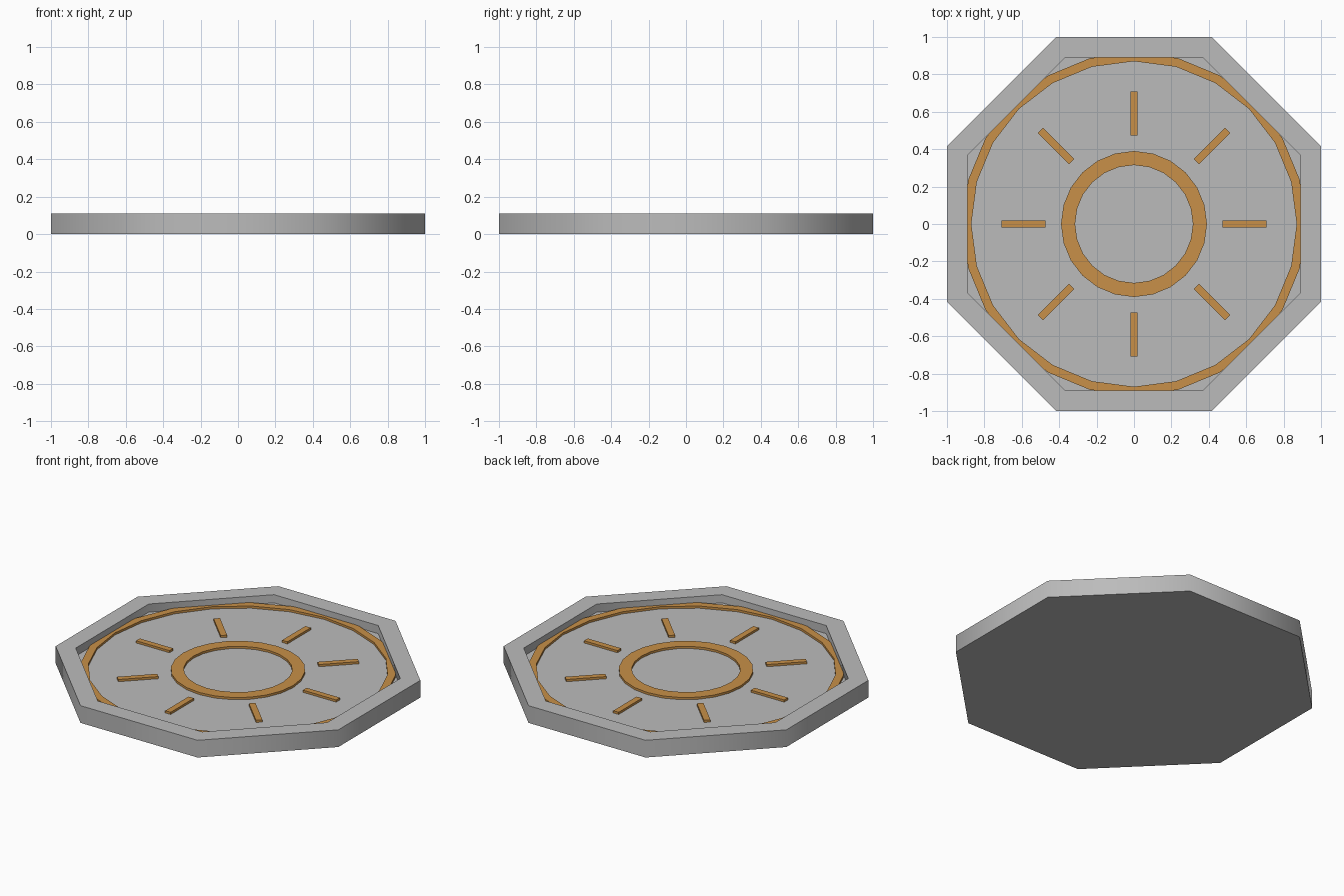
import bpy, bmesh, math

if "Cube" in bpy.data.objects:
    bpy.data.objects.remove(bpy.data.objects["Cube"])


def material(name, rgb):
    m = bpy.data.materials.new(name)
    m.diffuse_color = (*rgb, 1)
    m.use_nodes = True
    m.node_tree.nodes["Principled BSDF"].inputs["Base Color"].default_value = m.diffuse_color
    return m


grey = material("stone grey", (0.5, 0.5, 0.5))
gold = material("ochre gold", (0.58, 0.28, 0.065))

FLOOR = 0.058    # height of the sunken floor
INLAY = 0.072    # top of the raised ornaments
COS8 = math.cos(math.pi / 8)


def finish(name, bm, mat):
    bmesh.ops.recalc_face_normals(bm, faces=bm.faces)
    me = bpy.data.meshes.new(name)
    bm.to_mesh(me)
    bm.free()
    ob = bpy.data.objects.new(name, me)
    bpy.context.collection.objects.link(ob)
    me.materials.append(mat)
    bpy.ops.object.select_all(action='DESELECT')
    ob.select_set(True)
    bpy.context.view_layer.objects.active = ob
    bpy.ops.object.shade_smooth_by_angle(angle=math.radians(50))
    return ob


def loop(bm, r, z, n, phase):
    return [bm.verts.new((r * math.cos(phase + math.tau * i / n),
                          r * math.sin(phase + math.tau * i / n), z)) for i in range(n)]


def bridge(bm, a, b):
    for i in range(len(a)):
        j = (i + 1) % len(a)
        bm.faces.new((a[i], a[j], b[j], b[i]))


def ring(name, r_in, r_out, z0, z1, n, mat):
    bm = bmesh.new()
    prof = [(r_in, z0), (r_out, z0), (r_out, z1), (r_in, z1)]
    loops = [loop(bm, r, z, n, 0) for r, z in prof]
    for k in range(4):
        bridge(bm, loops[k], loops[(k + 1) % 4])
    return finish(name, bm, mat)


# octagonal tray: outer wall, flat rim, inner wall, floor
bm = bmesh.new()
prof = [(1, 0), (1, 0.11), (0.89, 0.11), (0.89, FLOOR)]
loops = [loop(bm, r / COS8, z, 8, math.pi / 8) for r, z in prof]
for a, b in zip(loops, loops[1:]):
    bridge(bm, a, b)
bm.faces.new(loops[0])
bm.faces.new(loops[-1])
finish("octagonal_tray", bm, grey)

# ornamental rings; the outer one runs partly into the rim
ring("outer_ring", 0.87, 0.917, FLOOR - 0.005, INLAY, 24, gold)
ring("inner_ring", 0.315, 0.39, FLOOR - 0.005, INLAY, 24, gold)

# eight radial bars
for i in range(8):
    a = math.tau * i / 8
    c, s = math.cos(a), math.sin(a)
    bm = bmesh.new()
    bmesh.ops.create_cube(bm, size=1)
    for v in bm.verts:
        x, y = 0.59 + v.co.x * 0.236, v.co.y * 0.038
        z = INLAY if v.co.z > 0 else FLOOR - 0.005
        v.co = (x * c - y * s, x * s + y * c, z)
    finish(f"radial_bar_{i + 1}", bm, gold)
